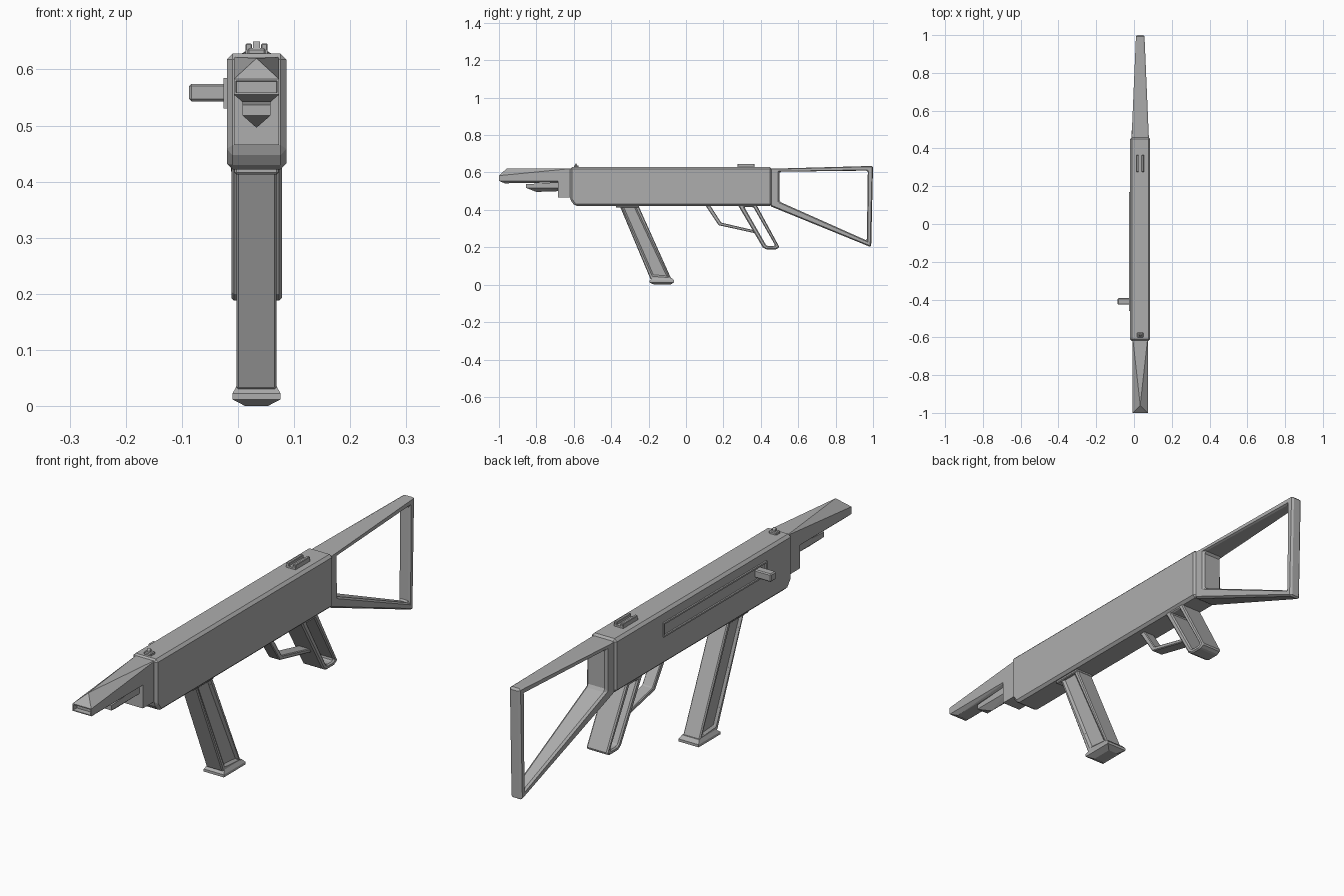
import bpy, bmesh
from mathutils import Vector

cube = bpy.data.objects.get("Cube")
if cube:
    bpy.data.objects.remove(cube)

CX = 0.033  # centre plane of the main parts

metal = bpy.data.materials.new("grey_metal")
metal.use_nodes = True
GREY = (0.42, 0.42, 0.42, 1)
metal.diffuse_color = GREY
metal.node_tree.nodes["Principled BSDF"].inputs["Base Color"].default_value = GREY


def finish(name, bm, bevel=0.0):
    bmesh.ops.recalc_face_normals(bm, faces=bm.faces)
    mesh = bpy.data.meshes.new(name)
    bm.to_mesh(mesh)
    bm.free()
    mesh.materials.append(metal)
    ob = bpy.data.objects.new(name, mesh)
    bpy.context.collection.objects.link(ob)
    if bevel:
        mod = ob.modifiers.new("chamfer", "BEVEL")
        mod.width = bevel
        mod.segments = 1
        mod.limit_method = "ANGLE"
    return ob


def slab(name, profile, half, bevel=0.0, x=CX, slot=None):
    """Side profile (y, z) extruded across x; slot = (inset, depth) on both sides."""
    bm = bmesh.new()
    left, right = [[bm.verts.new((x + s * half, y, z)) for y, z in profile] for s in (1, -1)]
    n = len(profile)
    sides = [bm.faces.new(left), bm.faces.new(right)]
    for i in range(n):
        j = (i + 1) % n
        bm.faces.new((left[i], left[j], right[j], right[i]))
    if slot:
        bmesh.ops.recalc_face_normals(bm, faces=bm.faces)
        for f in sides:
            bmesh.ops.inset_individual(bm, faces=[f], thickness=slot[0])
            bmesh.ops.inset_individual(bm, faces=[f], thickness=0.001, depth=-slot[1])
    return finish(name, bm, bevel)


def box(name, y0, y1, z0, z1, half, bevel=0.0, x=CX):
    return slab(name, [(y0, z0), (y1, z0), (y1, z1), (y0, z1)], half, bevel, x)


def frame(name, outer, inner, width, bevel):
    """Closed frame between two side outlines; width(y) gives the half width."""
    bm = bmesh.new()
    loops = [[bm.verts.new((CX + s * width(y), y, z)) for y, z in path]
             for path, s in ((outer, 1), (outer, -1), (inner, -1), (inner, 1))]
    n = len(outer)
    for k in range(4):
        a, b = loops[k], loops[(k + 1) % 4]
        for i in range(n):
            j = (i + 1) % n
            bm.faces.new((a[i], a[j], b[j], b[i]))
    return finish(name, bm, bevel)


def hull(name, points):
    """Convex solid mirrored about the centre plane from (x, y, z) points."""
    bm = bmesh.new()
    spots = {(CX + s * x, y, z) for x, y, z in points for s in (1, -1)}
    for p in sorted(spots):
        bm.verts.new(p)
    bmesh.ops.convex_hull(bm, input=bm.verts)
    bmesh.ops.dissolve_limit(bm, angle_limit=0.01, verts=bm.verts, edges=bm.edges)
    return bm


# Receiver
slab("receiver", [(-0.62, 0.455), (-0.595, 0.422), (0.46, 0.422), (0.46, 0.628), (-0.62, 0.628)],
     0.053, 0.01)

# Barrel shroud with a ridged nose and recessed muzzle
bm = hull("barrel", [(0.04, -0.6, 0.622), (0.04, -0.6, 0.555), (0.04, -1, 0.583), (0.04, -1, 0.555),
                     (0, -0.72, 0.62), (0, -0.96, 0.62), (0.025, -0.97, 0.542), (0.025, -0.6, 0.548)])
muzzle = min(bm.faces, key=lambda f: f.calc_center_median().y)
bm.normal_update()
bmesh.ops.inset_individual(bm, faces=[muzzle], thickness=0.005)
bmesh.ops.inset_individual(bm, faces=[muzzle], thickness=0.001, depth=-0.02)
finish("barrel_shroud", bm)

box("barrel_block", -0.685, -0.59, 0.465, 0.6, 0.04)
finish("lower_rail", hull("lower_rail", [
    (0.025, -0.855, 0.537), (0.025, -0.855, 0.518), (0, -0.8, 0.496), (0, -0.68, 0.5),
    (0.025, -0.68, 0.548), (0.025, -0.68, 0.518)]))

# Sights
box("front_sight_base", -0.6, -0.575, 0.625, 0.638, 0.016, 0.003)
slab("front_sight_post", [(-0.596, 0.63), (-0.58, 0.63), (-0.583, 0.645), (-0.588, 0.65), (-0.593, 0.645)],
     0.006)
box("rear_sight_base", 0.275, 0.365, 0.625, 0.635, 0.02)
for side, label in ((1, "left"), (-1, "right")):
    box("rear_sight_rail_" + label, 0.275, 0.365, 0.63, 0.646, 0.006, 0.002, CX + side * 0.014)

# Charging slot and handle on the right side
frame_half = 0.004
x_side = CX - 0.053
for name, y0, y1, z0, z1 in (("slot_top", -0.46, 0.17, 0.579, 0.585), ("slot_bottom", -0.46, 0.17, 0.53, 0.536),
                             ("slot_front", -0.46, -0.454, 0.53, 0.585), ("slot_rear", 0.164, 0.17, 0.53, 0.585)):
    box(name, y0, y1, z0, z1, frame_half, 0, x_side - 0.002)
box("charging_handle", -0.427, -0.393, 0.543, 0.574, 0.036, 0.004, -0.051)

# Magazine with recessed sides and a flared foot
slab("magazine", [(-0.36, 0.435), (-0.19, 0.03), (-0.078, 0.03), (-0.26, 0.435)], 0.036, 0.006,
     slot=(0.022, 0.008))
finish("magazine_foot", hull("magazine_foot", [
    (0.036, -0.18, 0.035), (0.036, -0.075, 0.035), (0.043, -0.195, 0.022), (0.043, -0.063, 0.022),
    (0.043, -0.195, 0.012), (0.043, -0.063, 0.012), (0.02, -0.17, 0), (0.02, -0.085, 0)]))
box("magazine_well", -0.375, -0.25, 0.413, 0.43, 0.039, 0.003)

# Open pistol grip and trigger guard
frame("pistol_grip", [(0.275, 0.43), (0.375, 0.43), (0.5, 0.2), (0.48, 0.188), (0.43, 0.188), (0.41, 0.2)],
      [(0.312, 0.415), (0.36, 0.415), (0.476, 0.212), (0.468, 0.206), (0.438, 0.206), (0.428, 0.212)],
      lambda y: 0.045, 0.006)
slab("trigger_guard", [(0.1, 0.43), (0.175, 0.318), (0.37, 0.275), (0.36, 0.292), (0.188, 0.332), (0.125, 0.43)],
     0.024, 0.003)

# Tapered skeleton stock
frame("stock", [(0.45, 0.42), (0.45, 0.62), (1.0, 0.635), (0.99, 0.2)],
      [(0.5, 0.444), (0.5, 0.604), (0.972, 0.61), (0.967, 0.236)],
      lambda y: 0.046 - 0.043 * (y - 0.45), 0.008)
